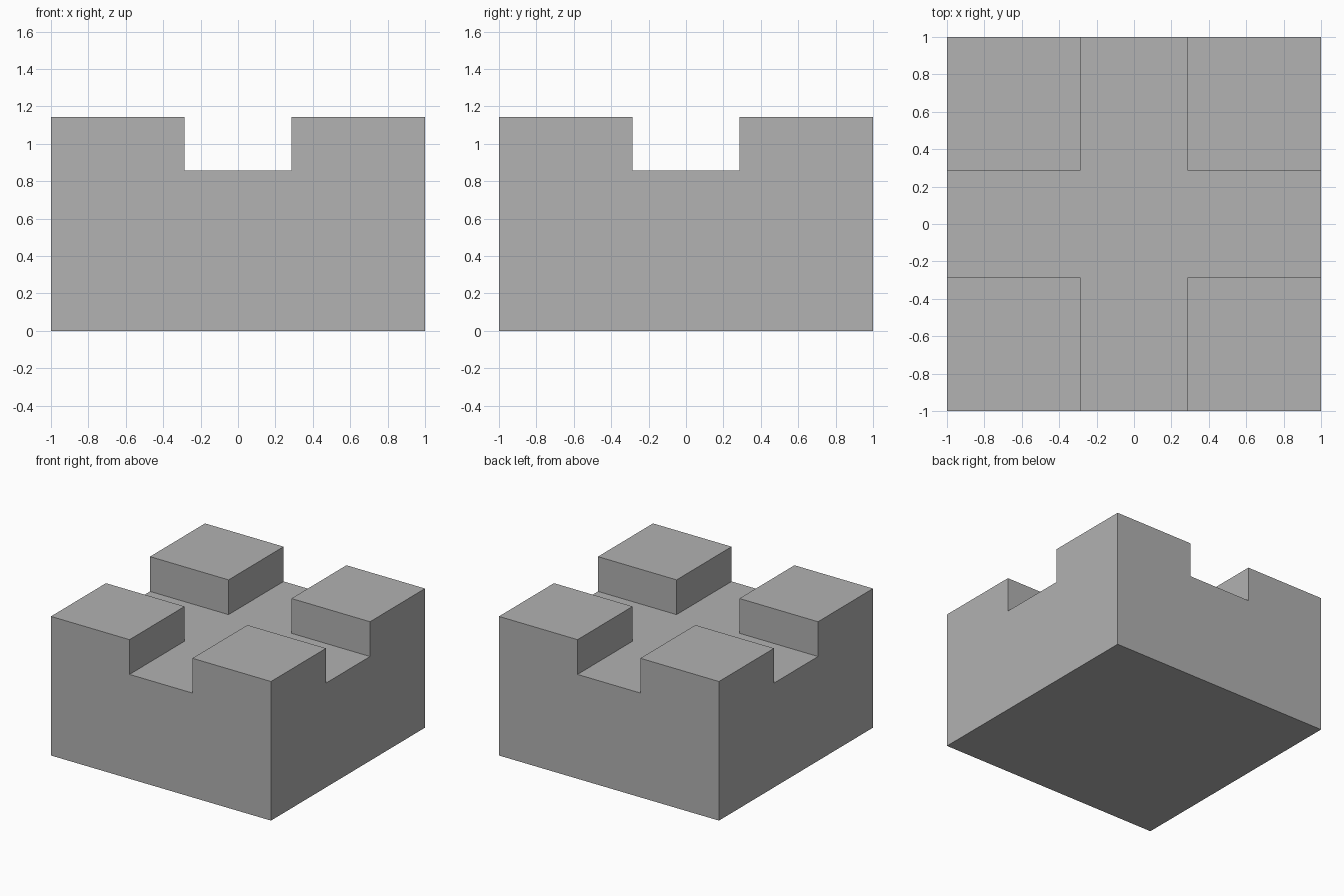
import bpy
import bmesh
from mathutils import Vector

UNIT = 2 / 7
HALF = 1.0
SLOT = UNIT           # half width of the crossing channels
FLOOR = 3 * UNIT      # height of the channel floor
RISE = UNIT           # height of the corner blocks above the floor

default = bpy.data.objects.get("Cube")
if default:
    bpy.data.objects.remove(default, do_unlink=True)

# Plain grey material
grey = bpy.data.materials.new("plain grey")
grey.use_nodes = True
colour = (0.445, 0.445, 0.445, 1)
grey.diffuse_color = colour
grey.node_tree.nodes["Principled BSDF"].inputs["Base Color"].default_value = colour

# Solid base
bm = bmesh.new()
bmesh.ops.create_cube(bm, size=1)
bmesh.ops.scale(bm, vec=(2 * HALF, 2 * HALF, FLOOR), verts=bm.verts)
bmesh.ops.translate(bm, vec=(0, 0, FLOOR / 2), verts=bm.verts)

# Cut lines along both sides of each channel
for axis in (Vector((1, 0, 0)), Vector((0, 1, 0))):
    for side in (-1, 1):
        bmesh.ops.bisect_plane(bm, geom=bm.verts[:] + bm.edges[:] + bm.faces[:],
                               plane_co=axis * SLOT * side, plane_no=axis)

# Four corner blocks raised from the top
corners = []
for face in bm.faces:
    c = face.calc_center_median()
    if face.normal.z > 0.9 and min(abs(c.x), abs(c.y)) > SLOT:
        corners.append(face)
raised = bmesh.ops.extrude_discrete_faces(bm, faces=corners)["faces"]
for face in raised:
    bmesh.ops.translate(bm, vec=(0, 0, RISE), verts=face.verts)

# Merge flat regions into clean single faces
bmesh.ops.remove_doubles(bm, verts=bm.verts, dist=1e-5)
bmesh.ops.dissolve_limit(bm, angle_limit=0.01, verts=bm.verts, edges=bm.edges)
bmesh.ops.recalc_face_normals(bm, faces=bm.faces)

mesh = bpy.data.meshes.new("notched_block")
bm.to_mesh(mesh)
bm.free()
mesh.materials.append(grey)
block = bpy.data.objects.new("notched_block", mesh)
bpy.context.collection.objects.link(block)
